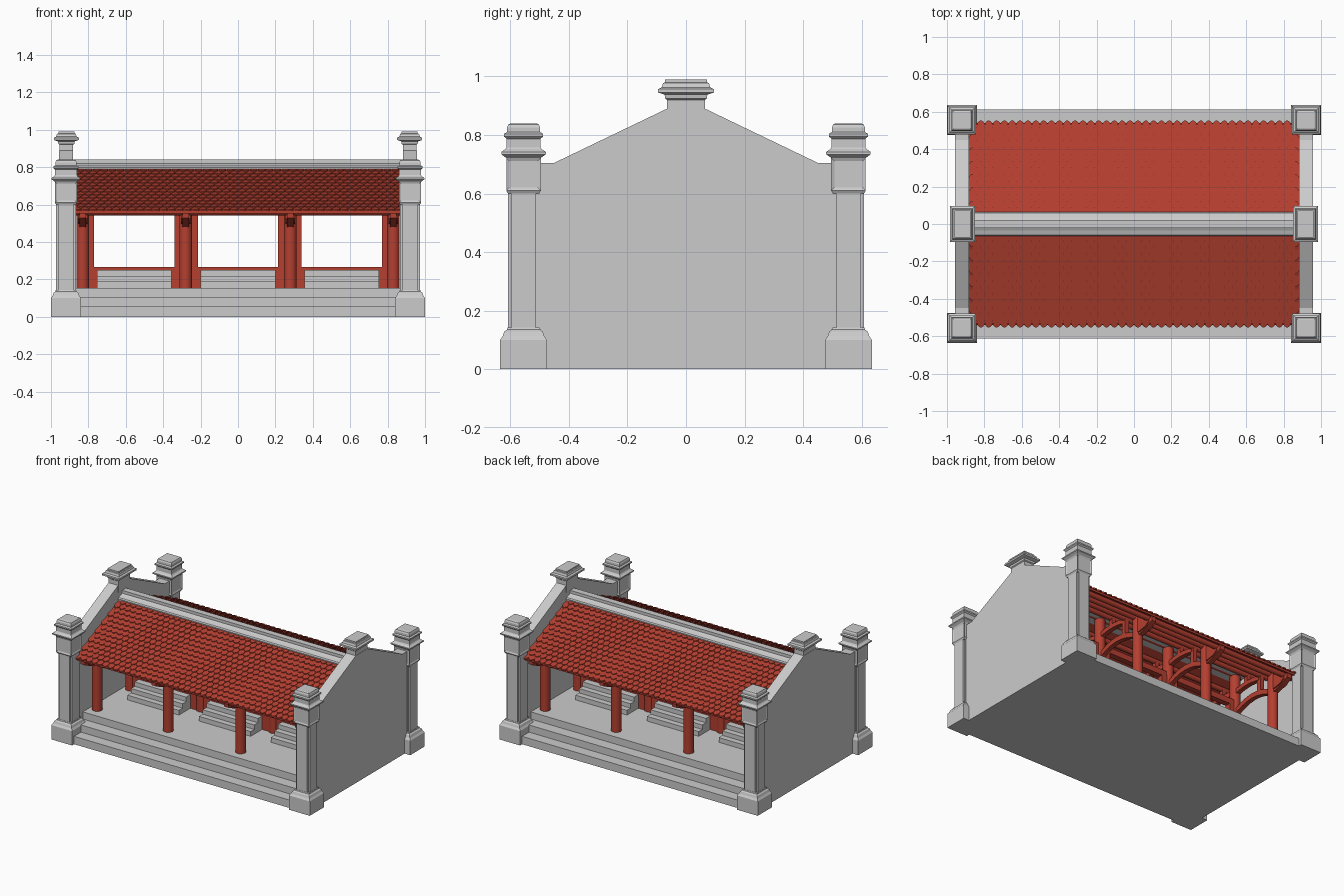
import bpy, bmesh, math
from mathutils import Matrix, Vector

if "Cube" in bpy.data.objects:
    bpy.data.objects.remove(bpy.data.objects["Cube"])


def material(name, rgb):
    m = bpy.data.materials.new(name)
    m.diffuse_color = (*rgb, 1)
    m.use_nodes = True
    m.node_tree.nodes["Principled BSDF"].inputs["Base Color"].default_value = m.diffuse_color
    return m


STONE = material("grey_stone", (0.6, 0.6, 0.6))
RED = material("red_clay_and_wood", (0.46, 0.05, 0.03))


def finish(bm, name, mat, smooth=False):
    bmesh.ops.recalc_face_normals(bm, faces=bm.faces)
    for f in bm.faces:
        f.smooth = smooth and len(f.verts) == 4
    me = bpy.data.meshes.new(name)
    bm.to_mesh(me)
    bm.free()
    me.materials.append(mat)
    ob = bpy.data.objects.new(name, me)
    bpy.context.collection.objects.link(ob)
    return ob


def add_box(bm, x0, x1, y0, y1, z0, z1):
    m = Matrix.Translation(((x0 + x1) / 2, (y0 + y1) / 2, (z0 + z1) / 2))
    bmesh.ops.create_cube(bm, size=1, matrix=m @ Matrix.Diagonal((x1 - x0, y1 - y0, z1 - z0, 1)))


def add_prism(bm, yz, x0, x1):
    """Extrude a side outline along x."""
    a = [bm.verts.new((x0, y, z)) for y, z in yz]
    b = [bm.verts.new((x1, y, z)) for y, z in yz]
    bm.faces.new(a)
    bm.faces.new(b[::-1])
    for i in range(len(a)):
        j = (i + 1) % len(a)
        bm.faces.new((a[i], b[i], b[j], a[j]))


def add_loft(bm, cx, cy, prof, extra_y=0.0, panel=None):
    """Stack of rectangles given as (half width, z); the panel segment gets recessed faces."""
    rings = []
    for h, z in prof:
        rings.append([bm.verts.new((cx + sx * h, cy + sy * (h + extra_y), z))
                      for sx, sy in ((-1, -1), (1, -1), (1, 1), (-1, 1))])
    bm.faces.new(rings[0][::-1])
    bm.faces.new(rings[-1])
    panels = []
    for k in range(len(rings) - 1):
        for i in range(4):
            j = (i + 1) % 4
            f = bm.faces.new((rings[k][i], rings[k][j], rings[k + 1][j], rings[k + 1][i]))
            if k == panel:
                panels.append(f)
    if panels:
        bm.normal_update()
        bmesh.ops.inset_individual(bm, faces=panels, thickness=0.015, depth=-0.005)


def add_cyl(bm, p0, p1, r, seg=20):
    p0, p1 = Vector(p0), Vector(p1)
    d = p1 - p0
    rot = d.to_track_quat('Z', 'Y').to_matrix().to_4x4()
    bmesh.ops.create_cone(bm, cap_ends=True, segments=seg, radius1=r, radius2=r,
                          depth=d.length, matrix=Matrix.Translation((p0 + p1) / 2) @ rot)


# stepped platform, same on front and back
bm = bmesh.new()
add_prism(bm, [(-.612, 0), (-.612, .055), (-.535, .055), (-.535, .105), (-.455, .105), (-.455, .155),
               (.455, .155), (.455, .105), (.535, .105), (.535, .055), (.612, .055), (.612, 0)], -.94, .94)
finish(bm, "platform", STONE)

# gable walls and their crowns
for s, side in ((-1, "left"), (1, "right")):
    bm = bmesh.new()
    add_prism(bm, [(-.555, 0), (-.555, .705), (-.45, .705), (-.065, .89), (.065, .89),
                   (.45, .705), (.555, .705), (.555, 0)], s * .882, s * .957)
    finish(bm, side + "_gable_wall", STONE)
    bm = bmesh.new()
    add_loft(bm, s * .918, 0, [(.037, .84), (.037, .92), (.043, .925), (.045, .938), (.067, .945),
                               (.067, .957), (.055, .963), (.05, .978), (.043, .98), (.043, .99)], .028)
    finish(bm, side + "_gable_crown", STONE)

# corner pillars: base, notched shaft, panelled head and cap
for sx in (-1, 1):
    for sy in (-1, 1):
        cx, cy = sx * .92, sy * .555
        bm = bmesh.new()
        add_loft(bm, cx, cy, [(.08, 0), (.08, .10), (.071, .113), (.066, .128), (.057, .135), (.055, .142)])
        add_box(bm, cx - .053, cx + .053, cy - .041, cy + .041, .14, .605)
        add_box(bm, cx - .041, cx + .041, cy - .053, cy + .053, .14, .605)
        add_loft(bm, cx, cy, [(.052, .598), (.059, .61), (.059, .722), (.066, .727), (.076, .734),
                              (.076, .742), (.062, .752), (.058, .758), (.058, .787), (.067, .795),
                              (.067, .804), (.057, .81), (.057, .825), (.052, .836), (.044, .84)], 0, 1)
        finish(bm, "corner_pillar", STONE)

# ridge beam
bm = bmesh.new()
half = [(.062, .765), (.065, .797), (.06, .805), (.035, .813), (.022, .82), (.022, .84)]
add_prism(bm, half + [(-y, z) for y, z in half[::-1]], -.884, .884)
finish(bm, "roof_ridge", STONE)

# roof deck
SL = .45


def deck_z(y):
    return .565 + SL * (.545 - abs(y))


bm = bmesh.new()
add_prism(bm, [(-.54, deck_z(.54)), (0, deck_z(0)), (.54, deck_z(.54)),
               (.54, deck_z(.54) - .014), (0, deck_z(0) - .014), (-.54, deck_z(.54) - .014)], -.884, .884)
finish(bm, "roof_deck", RED)

# fish-scale roof tiles in staggered rows
COLS, ROWS = 42, 14
W = 1.764 / COLS
PITCH = .5 / ROWS
shape = [(-.48, 1.7), (-.48, .45), (-.34, .2), (-.12, .02), (.12, .02), (.34, .2), (.48, .45), (.48, 1.7)]
for s, side in ((-1, "front"), (1, "back")):
    bm = bmesh.new()
    for r in range(ROWS):
        odd = r % 2
        for c in range(COLS - odd):
            cx = -.882 + W * (c + .5 + .5 * odd)
            top, bot = [], []
            for u, v in shape:
                y = .553 - PITCH * (r + v)
                z = deck_z(y) + .012 - .006 * v
                top.append(bm.verts.new((cx + u * W, s * y, z)))
                bot.append(bm.verts.new((cx + u * W, s * y, z - .009)))
            bm.faces.new(top)
            bm.faces.new(bot[::-1])
            for i in range(len(top)):
                j = (i + 1) % len(top)
                bm.faces.new((top[i], bot[i], bot[j], top[j]))
    finish(bm, side + "_roof_tiles", RED)

# round purlins under the roof
bm = bmesh.new()
for y in (0, .12, .25, .37, .49):
    for s in ((-1, 1) if y else (1,)):
        z = deck_z(y) - .014 - .016
        add_cyl(bm, (-.884, s * y, z), (.884, s * y, z), .018, 12)
finish(bm, "purlins", RED, True)

# columns in three rows
COLX = (-.83, -.28, .28, .83)
bm = bmesh.new()
for x in COLX:
    for y in (-.37, 0, .37):
        add_cyl(bm, (x, y, .15), (x, y, deck_z(y) - .03), .034)
finish(bm, "columns", RED, True)


def add_bow(bm, x, s, pts, th, w):
    """Curved beam in the side plane: quadratic path through three control points."""
    a, b, c = (Vector(p) for p in pts)
    path = [a * (1 - t) ** 2 + b * 2 * t * (1 - t) + c * t * t for t in [i / 8 for i in range(9)]]
    out = [(s * p.x, p.y + th / 2) for p in path] + [(s * p.x, p.y - th / 2) for p in path[::-1]]
    add_prism(bm, out, x - w, x + w)


# roof trusses: arched ties, upper ties, struts and eave brackets
bm = bmesh.new()
for x in COLX:
    for s in (-1, 1):
        add_bow(bm, x, s, [(0, .49), (.18, .60), (.37, .49)], .035, .016)
        add_bow(bm, x, s, [(0, .64), (.12, .68), (.25, .645)], .03, .016)
        add_bow(bm, x, s, [(.35, .49), (.44, .50), (.53, .545)], .035, .018)
        add_prism(bm, [(s * .40, .495), (s * .47, .505), (s * .50, .525), (s * .50, .565), (s * .40, .60)],
                  x - .026, x + .026)
        for y, z in ((.12, .65), (.25, .53)):
            add_box(bm, x - .015, x + .015, s * y - .015, s * y + .015, z, deck_z(y) - .03)
finish(bm, "roof_trusses", RED)

# door frames on the middle row, with steps on both sides
fr, st = bmesh.new(), bmesh.new()
for cx in (-.555, 0, .555):
    add_box(fr, cx - .25, cx + .25, -.02, .02, .15, .265)
    add_box(fr, cx - .25, cx + .25, -.02, .02, .545, .585)
    for s in (-1, 1):
        add_box(fr, cx + s * .235 - .02, cx + s * .235 + .02, -.02, .02, .15, .56)
        add_prism(st, [(s * .02, .15), (s * .145, .15), (s * .145, .188), (s * .105, .188), (s * .105, .219),
                       (s * .065, .219), (s * .065, .25), (s * .02, .25)], cx - .2, cx + .2)
finish(fr, "door_frames", RED)
finish(st, "door_steps", STONE)
